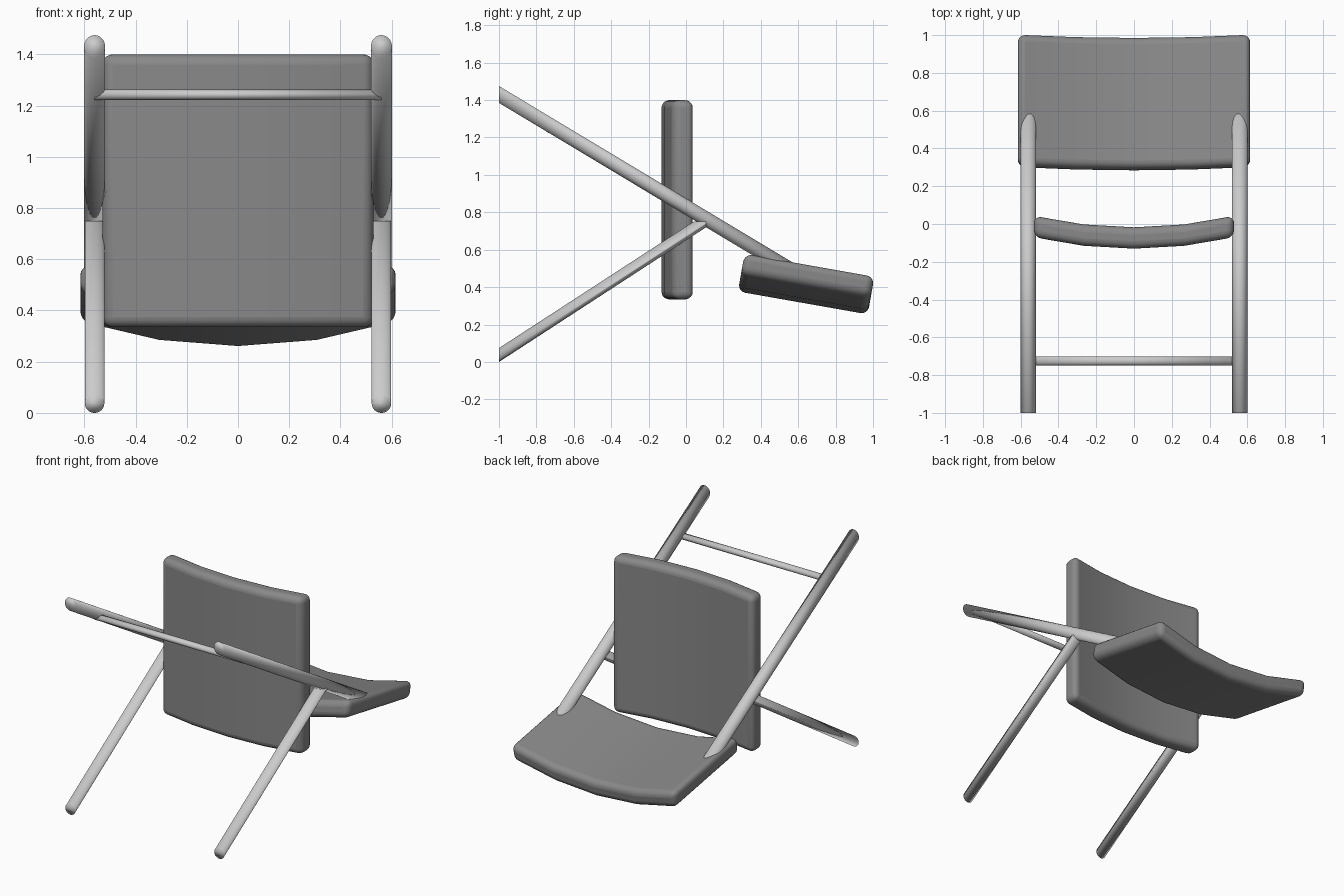
import bpy, bmesh
from math import radians, cos, sin, pi
from mathutils import Matrix, Vector

if "Cube" in bpy.data.objects:
    bpy.data.objects.remove(bpy.data.objects["Cube"])

# Dark grey upholstery
dark = bpy.data.materials.new("dark_grey")
dark.diffuse_color = (0.25, 0.25, 0.25, 1)
dark.use_nodes = True
dark.node_tree.nodes["Principled BSDF"].inputs["Base Color"].default_value = dark.diffuse_color


def finish(name, bm, bevel=0.0, smooth_angle=40):
    bmesh.ops.recalc_face_normals(bm, faces=bm.faces)
    me = bpy.data.meshes.new(name)
    bm.to_mesh(me)
    bm.free()
    ob = bpy.data.objects.new(name, me)
    bpy.context.collection.objects.link(ob)
    if bevel:
        mod = ob.modifiers.new("Rounding", 'BEVEL')
        mod.width = bevel
        mod.segments = 5
        mod.limit_method = 'ANGLE'
        mod.angle_limit = radians(40)
    bpy.context.view_layer.objects.active = ob
    ob.select_set(True)
    bpy.ops.object.shade_smooth_by_angle(angle=radians(smooth_angle))
    ob.select_set(False)
    return ob


def tube(name, start, end, u, v, cut_z=None, sides=32):
    """Elliptical section spanned by u and v, swept from start to end; soft shaded ends."""
    bm = bmesh.new()
    u, v = Vector(u), Vector(v)
    a, b = [[bm.verts.new(Vector(c) + u * cos(2 * pi * i / sides) + v * sin(2 * pi * i / sides))
             for i in range(sides)] for c in (start, end)]
    for i in range(sides):
        j = (i + 1) % sides
        bm.faces.new((a[i], a[j], b[j], b[i]))
    bm.faces.new(a)
    bm.faces.new(b)
    if cut_z is not None:
        geom = bm.verts[:] + bm.edges[:] + bm.faces[:]
        bmesh.ops.bisect_plane(bm, geom=geom, plane_co=(0, 0, cut_z),
                               plane_no=(0, 0, 1), clear_outer=True)
        bmesh.ops.holes_fill(bm, edges=[e for e in bm.edges if e.is_boundary])
    return finish(name, bm, smooth_angle=180)


def panel(name, width, length, thick, sag, matrix, bevel):
    """Curved cushion: four segments across, dipping at the middle."""
    bm = bmesh.new()
    total = thick + sag
    loops = []
    for y in (-length / 2, length / 2):
        bottom, top = [], []
        for k in (-1, -0.5, 0, 0.5, 1):
            z = -total / 2 + sag * k * k
            bottom.append(bm.verts.new((k * width / 2, y, z)))
            top.append(bm.verts.new((k * width / 2, y, z + thick)))
        loops.append(bottom + top[::-1])
    a, b = loops
    n = len(a)
    for i in range(n):
        j = (i + 1) % n
        bm.faces.new((a[i], a[j], b[j], b[i]))
    bm.faces.new(a)
    bm.faces.new(b)
    bmesh.ops.transform(bm, matrix=matrix, verts=bm.verts)
    ob = finish(name, bm, bevel)
    ob.data.materials.append(dark)
    return ob


# Tilted seat
panel("seat", 1.23, 0.705, 0.115, 0.097,
      Matrix.Translation((0, 0.643, 0.42)) @ Matrix.Rotation(radians(-10), 4, 'X'), 0.04)

# Upright back panel, bowed towards the front
panel("back_panel", 1.06, 1.065, 0.113, 0.06,
      Matrix.Translation((0, -0.044, 0.867)) @ Matrix.Rotation(radians(-90), 4, 'X'), 0.04)

# Long and short legs, left and right
for side, s in (("left", -1), ("right", 1)):
    x = 0.56 * s
    tube(side + "_long_leg", (x, -1, 1.43), (x, 0.61, 0.463), (0.041, 0, 0), (0, 0, 0.045))
    tube(side + "_short_leg", (x, -1, 0.037), (x, 0.12, 0.765), (0.038, 0, 0), (0, 0, 0.037), 0.75)

# Cross bar between the long legs
tube("cross_bar", (-0.56, -0.725, 1.242), (0.56, -0.725, 1.242), (0, 0.024, 0), (0, 0, 0.02), sides=20)
